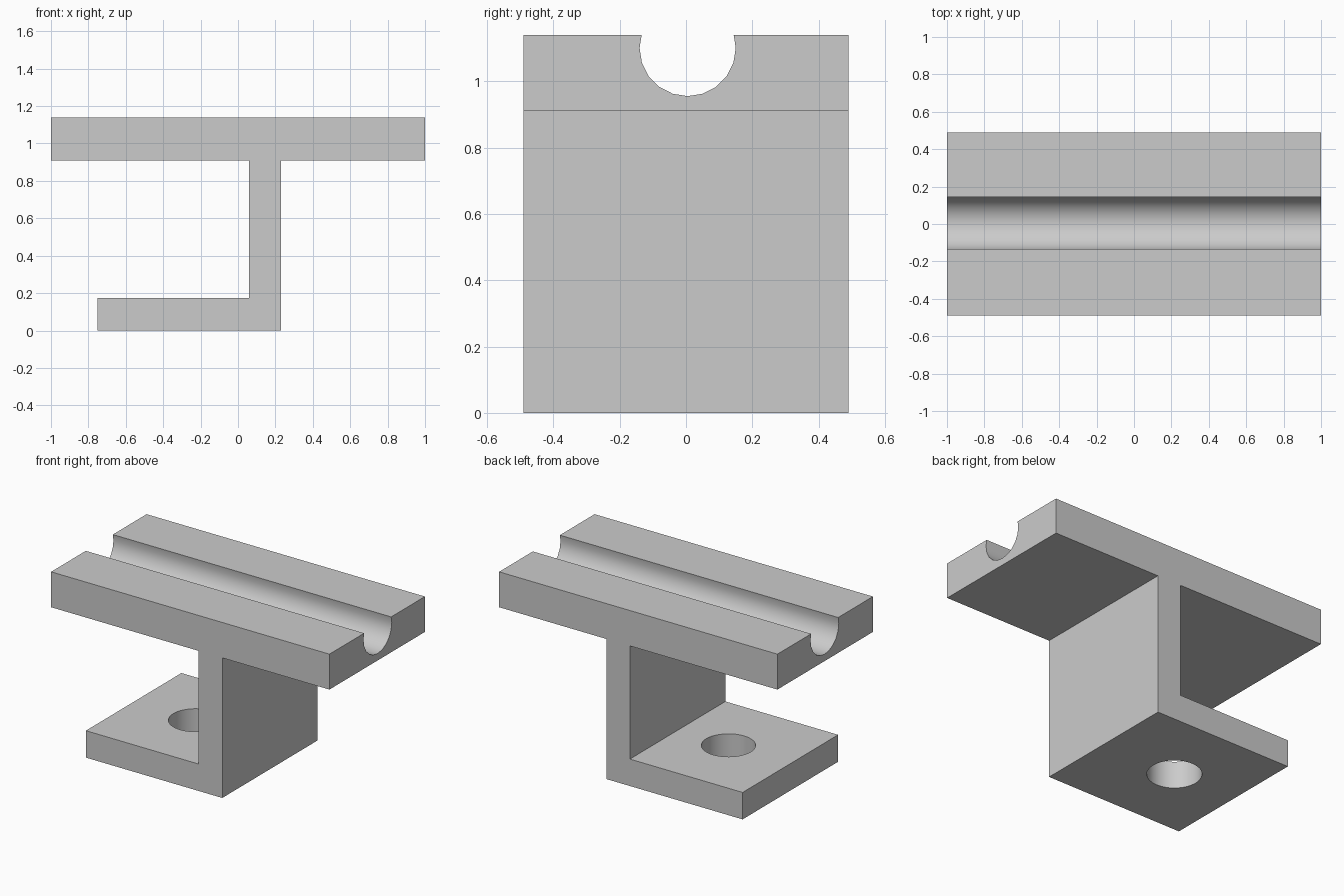
import bpy
import bmesh
import math

cube = bpy.data.objects.get("Cube")
if cube:
    bpy.data.objects.remove(cube, do_unlink=True)

HALF_DEPTH = 0.49

grey = bpy.data.materials.new("light grey")
grey.use_nodes = True
colour = (0.6, 0.6, 0.6, 1)
grey.diffuse_color = colour
grey.node_tree.nodes["Principled BSDF"].inputs["Base Color"].default_value = colour


def extrude_profile(name, points, half_depth):
    """Extrude an x-z outline along y."""
    bm = bmesh.new()
    face = bm.faces.new([bm.verts.new((x, -half_depth, z)) for x, z in points])
    result = bmesh.ops.extrude_face_region(bm, geom=[face])
    verts = [v for v in result["geom"] if isinstance(v, bmesh.types.BMVert)]
    bmesh.ops.translate(bm, verts=verts, vec=(0, 2 * half_depth, 0))
    bmesh.ops.recalc_face_normals(bm, faces=bm.faces)
    mesh = bpy.data.meshes.new(name)
    bm.to_mesh(mesh)
    bm.free()
    mesh.materials.append(grey)
    obj = bpy.data.objects.new(name, mesh)
    bpy.context.collection.objects.link(obj)
    return obj


def cut_cylinder(target, name, sides, radius, length, location, rotation=(0, 0, 0)):
    """Cut a round channel out of the target, then remove the cutter."""
    bpy.ops.mesh.primitive_cylinder_add(vertices=sides, radius=radius, depth=length,
                                        location=location, rotation=rotation)
    cutter = bpy.context.object
    cutter.name = name
    cutter.hide_render = True
    cutter.data.materials.append(grey)
    bpy.context.view_layer.update()
    modifier = target.modifiers.new(name, 'BOOLEAN')
    modifier.operation = 'DIFFERENCE'
    modifier.solver = 'EXACT'
    modifier.object = cutter
    bpy.ops.object.select_all(action='DESELECT')
    bpy.context.view_layer.objects.active = target
    target.select_set(True)
    bpy.ops.object.modifier_apply(modifier=modifier.name)
    bpy.data.objects.remove(cutter, do_unlink=True)


# Bracket: foot plate, upright web and top plate in one outline
bracket = extrude_profile("bracket", [
    (-0.75, 0), (0.23, 0), (0.23, 0.91), (1, 0.91), (1, 1.14), (-1, 1.14),
    (-1, 0.91), (0.06, 0.91), (0.06, 0.175), (-0.75, 0.175)], HALF_DEPTH)

# Rod groove along the top plate
cut_cylinder(bracket, "groove_cutter", 20, 0.145, 3, (0, 0.005, 1.1),
             (0, math.pi / 2, 0))

# Bolt hole through the foot plate
cut_cylinder(bracket, "hole_cutter", 40, 0.16, 0.5, (-0.305, 0, 0.09))

bpy.ops.object.shade_smooth_by_angle(angle=math.radians(30))
